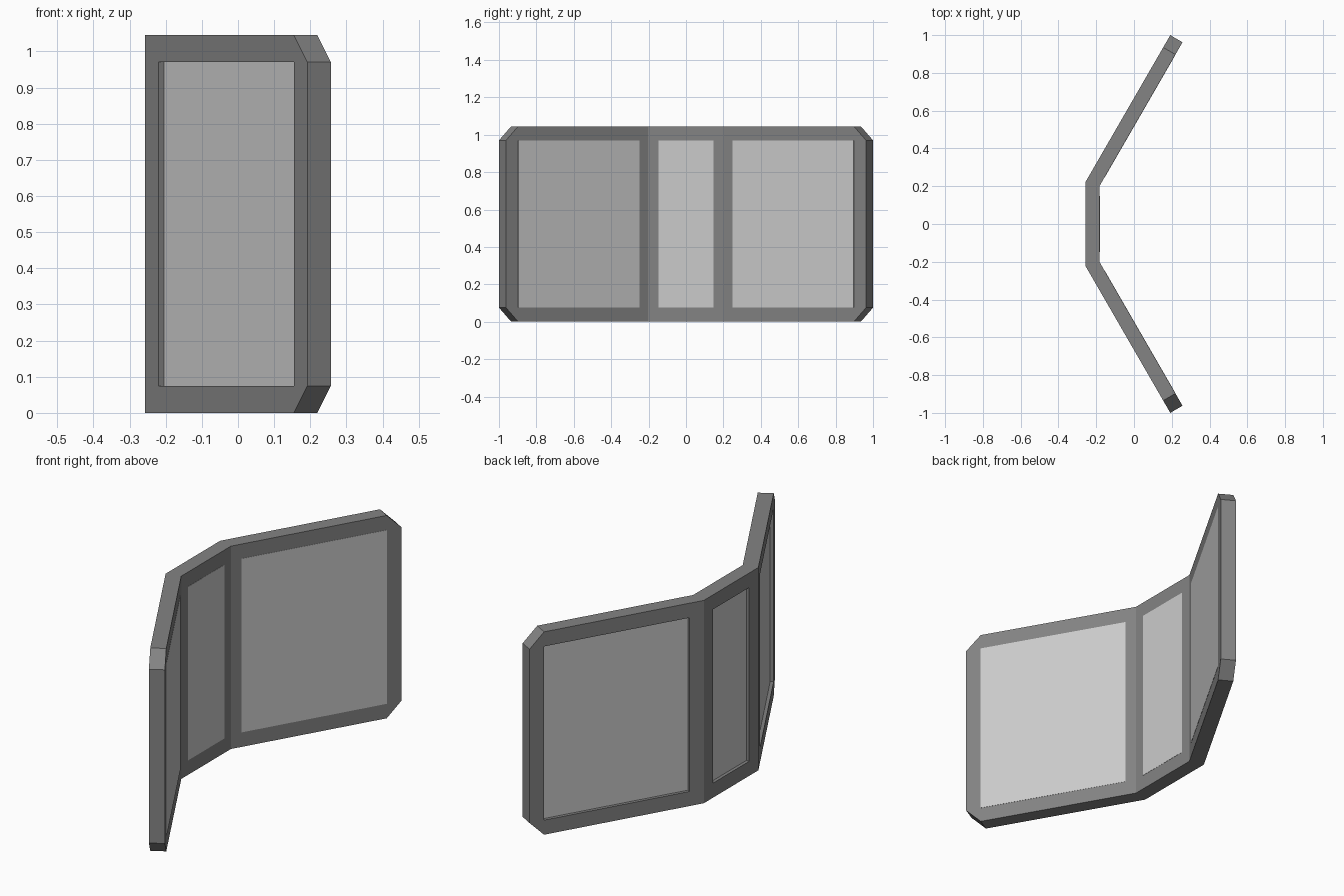
import bpy, bmesh, math
from mathutils import Vector

if "Cube" in bpy.data.objects:
    bpy.data.objects.remove(bpy.data.objects["Cube"])

H, T, B = 1.045, 0.075, 0.075      # height, thickness, frame border
L, FOLD, X0 = 0.898, 0.222, -0.257  # wing length, half width of middle panel, outer x
RECESS, PROUD = 0.0165, 0.001


def material(name, v):
    m = bpy.data.materials.new(name)
    m.diffuse_color = (v, v, v, 1)
    m.use_nodes = True
    m.node_tree.nodes["Principled BSDF"].inputs["Base Color"].default_value = m.diffuse_color
    return m


frame_mat = material("frame grey", 0.23)
pane_mat = material("pane light grey", 0.6)


def finish(bm, name, mat):
    bmesh.ops.recalc_face_normals(bm, faces=bm.faces)
    me = bpy.data.meshes.new(name)
    bm.to_mesh(me)
    bm.free()
    me.materials.append(mat)
    ob = bpy.data.objects.new(name, me)
    bpy.context.collection.objects.link(ob)


# plan columns as (outer point, inner point), from the middle to the +y end
wing = Vector((0.5, math.sqrt(0.75)))
inward = Vector((wing.y, -wing.x))
corner = Vector((X0, FOLD))
half = [(Vector((X0, FOLD - B)), Vector((X0 + T, FOLD - B))),
        (corner, Vector((X0 + T, FOLD - T * math.tan(math.radians(15)))))]
for s in (B, L - B, L):
    p = corner + wing * s
    half.append((p, p + inward * T))
flip = lambda p: Vector((p.x, -p.y))
cols = [(flip(a), flip(b)) for a, b in reversed(half)] + half
rows = [0, B, H - B, H]
panes = (1, 4, 7)
last = len(cols) - 1

# folded frame with three openings and clipped outer corners
bm = bmesh.new()
grids = [[[bm.verts.new((c[k].x, c[k].y, z)) for z in rows] for c in cols] for k in (0, 1)]
twin = {}
for g, o in ((grids[0], grids[1]), (grids[1], grids[0])):
    for i in range(len(cols)):
        for j in range(4):
            twin[g[i][j]] = o[i][j]
for g in grids:
    for i in range(last):
        for j in range(3):
            if i in panes and j == 1:
                continue
            cell = [(i, j), (i + 1, j), (i + 1, j + 1), (i, j + 1)]
            cell = [c for c in cell if not (c[0] in (0, last) and c[1] in (0, 3))]
            bm.faces.new([g[a][b] for a, b in cell])
outer = {v for col in grids[0] for v in col}
for e in [e for e in bm.edges if e.is_boundary and e.verts[0] in outer]:
    a, b = e.verts
    bm.faces.new((a, b, twin[b], twin[a]))
bmesh.ops.delete(bm, geom=[v for v in bm.verts if not v.link_faces], context='VERTS')
finish(bm, "folding_frame", frame_mat)

# panes: recessed outside, flush inside
for i, name in zip(panes, ("right_pane", "middle_pane", "left_pane")):
    bm = bmesh.new()
    vs = []
    for t in (RECESS / T, 1 + PROUD / T):
        for k, j in ((i, 1), (i + 1, 1), (i + 1, 2), (i, 2)):
            p = cols[k][0].lerp(cols[k][1], t)
            vs.append(bm.verts.new((p.x, p.y, rows[j])))
    bm.faces.new(vs[:4])
    bm.faces.new(vs[4:])
    for k in range(4):
        n = (k + 1) % 4
        bm.faces.new((vs[k], vs[n], vs[n + 4], vs[k + 4]))
    finish(bm, name, pane_mat)
